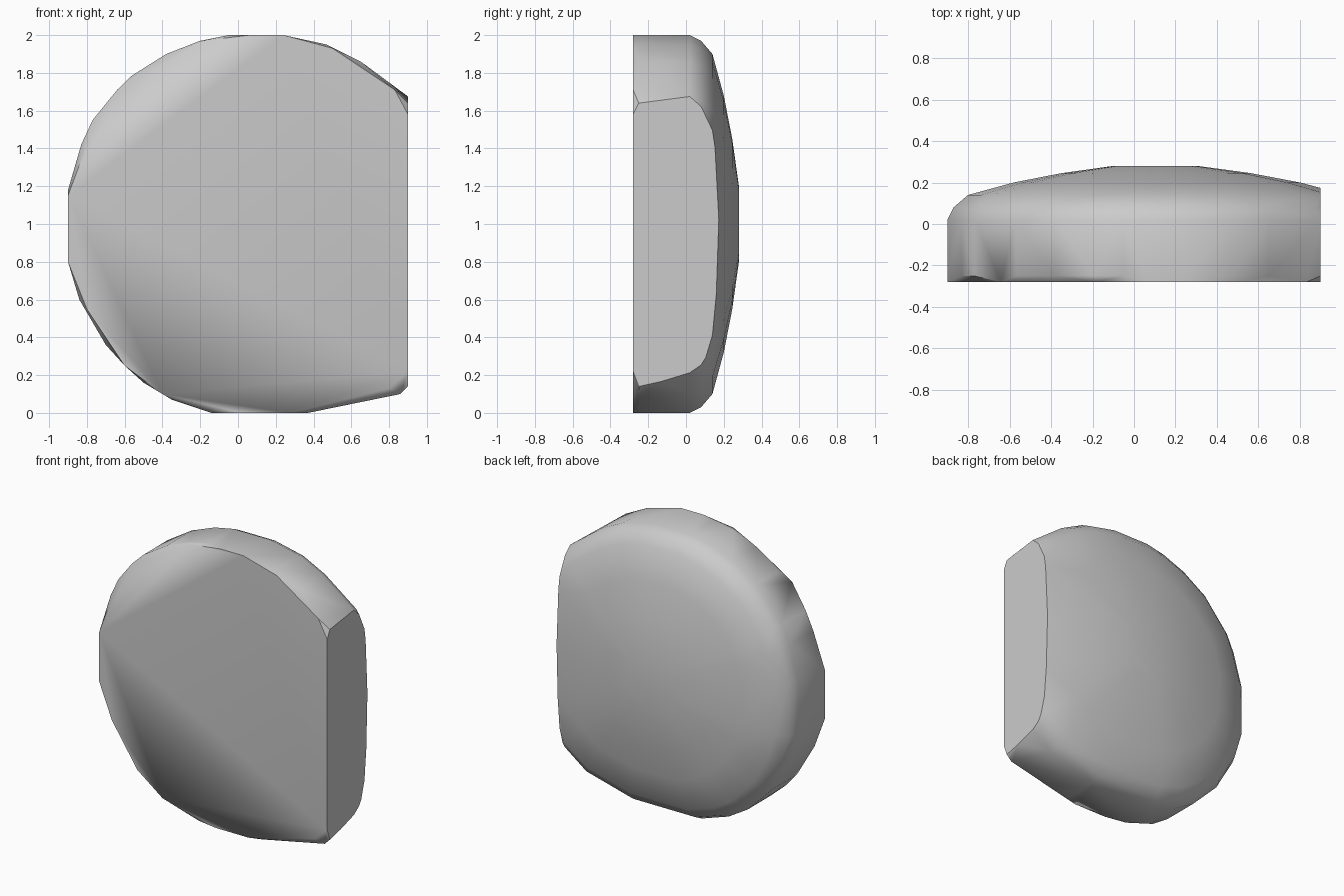
import bpy
import bmesh
import math

# Remove the default object
default_cube = bpy.data.objects.get("Cube")
if default_cube:
    bpy.data.objects.remove(default_cube, do_unlink=True)


def make_material(name, colour):
    material = bpy.data.materials.new(name)
    material.use_nodes = True
    material.diffuse_color = colour
    shader = next(n for n in material.node_tree.nodes if n.type == "BSDF_PRINCIPLED")
    shader.inputs["Base Color"].default_value = colour
    return material


def add_ring(bm, outline, depth, scale=1.0, centre=(0.1, 1.0)):
    """Place an outline (x, z) at a depth, scaled about the centre of the dome."""
    for x, z in outline:
        bm.verts.new((centre[0] + (x - centre[0]) * scale, depth,
                      centre[1] + (z - centre[1]) * scale))


# Outline of the flat front face
front_outline = [(-0.9, 1.15), (-0.8, 1.42), (-0.64, 1.71), (-0.18, 1.97), (0.06, 2),
                 (0.24, 2), (0.5, 1.93), (0.83, 1.71), (0.9, 1.58), (0.9, 0.22),
                 (0.8, 0.13), (0.28, 0), (0.02, 0), (-0.4, 0.1), (-0.6, 0.25),
                 (-0.8, 0.55), (-0.9, 0.8)]

# Rounded rim, without and with the part beyond the flat side
rim_outline = [(0.37, 0), (-0.14, 0), (-0.35, 0.07), (-0.5, 0.16), (-0.7, 0.36),
               (-0.84, 0.6), (-0.9, 0.8), (-0.9, 1.18), (-0.83, 1.42), (-0.77, 1.55),
               (-0.57, 1.78), (-0.38, 1.9), (-0.2, 1.97), (-0.05, 2), (0.24, 2),
               (0.47, 1.95), (0.65, 1.86)]
front_corners = [(0.9, 1.64), (0.9, 0.14), (0.86, 0.1)]
beyond_side = [(0.9, 1.675), (1.04, 1.48), (1.13, 1.03), (1.07, 0.55), (0.95, 0.25),
               (0.75, 0.1)]

# Domed body: flat front, straight rim, shallow domed back
bm = bmesh.new()
add_ring(bm, front_outline, -0.28)
add_ring(bm, rim_outline + front_corners, -0.25)
for depth, scale in ((0.02, 1.0), (0.08, 0.97), (0.14, 0.9),
                     (0.2, 0.68), (0.245, 0.45), (0.28, 0.2)):
    add_ring(bm, rim_outline + beyond_side, depth, scale)
hull = bmesh.ops.convex_hull(bm, input=bm.verts)
loose = {g for g in hull["geom_interior"] + hull["geom_unused"]
         if isinstance(g, bmesh.types.BMVert)}
bmesh.ops.delete(bm, geom=list(loose), context="VERTS")

# Slice the flat side and close it
cut = bmesh.ops.bisect_plane(bm, geom=bm.verts[:] + bm.edges[:] + bm.faces[:],
                             plane_co=(0.9, 0, 0), plane_no=(1, 0, 0),
                             dist=0.0001, clear_outer=True)
rim_edges = [e for e in bm.edges if e.is_boundary]
bmesh.ops.holes_fill(bm, edges=rim_edges, sides=0)
bmesh.ops.dissolve_limit(bm, angle_limit=math.radians(0.5),
                         verts=bm.verts[:], edges=bm.edges[:])
bmesh.ops.recalc_face_normals(bm, faces=bm.faces[:])

mesh = bpy.data.meshes.new("domed_body")
bm.to_mesh(mesh)
bm.free()
body = bpy.data.objects.new("domed_body", mesh)
bpy.context.collection.objects.link(body)
mesh.materials.append(make_material("plain grey", (0.6, 0.6, 0.6, 1)))

# Soft dome and rim, crisp flat faces
bpy.ops.object.select_all(action="DESELECT")
body.select_set(True)
bpy.context.view_layer.objects.active = body
bpy.ops.object.shade_smooth_by_angle(angle=math.radians(40))
